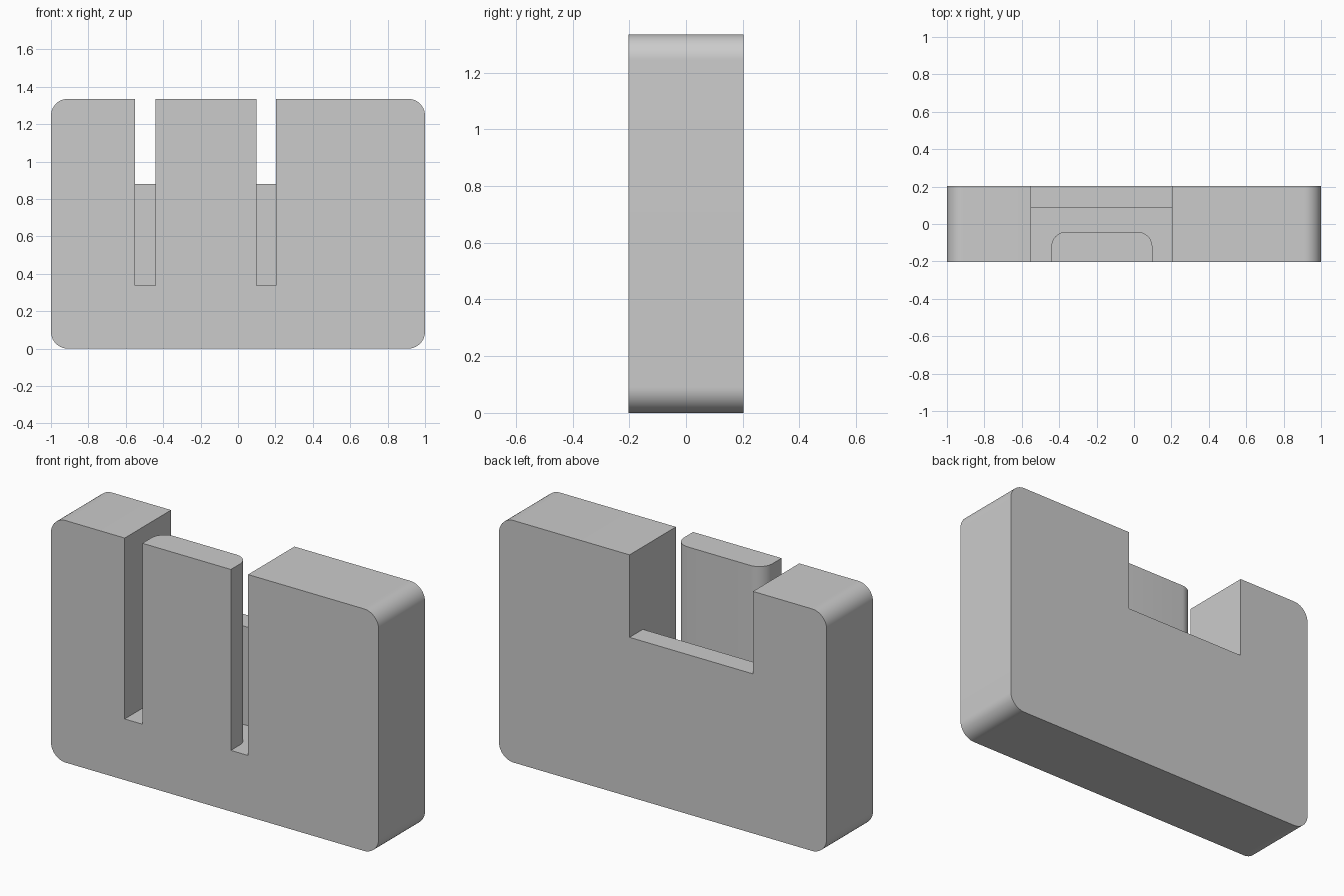
import bpy, math
from mathutils import Vector

old = bpy.data.objects.get("Cube")
if old:
    bpy.data.objects.remove(old, do_unlink=True)

WIDTH, DEPTH, HEIGHT = 2.0, 0.404, 1.335
CORNER = 0.09
POCKET_L, POCKET_R = -0.55, 0.203      # pocket sides
TONGUE_L, TONGUE_R = -0.442, 0.098     # tongue sides
FLOOR, REAR_WALL = 0.337, 0.086        # pocket floor and rear wall
TONGUE_BACK, TONGUE_RADIUS = -0.042, 0.08
NOTCH_FLOOR = 0.88
BEYOND = 0.3                           # cutter overshoot

grey = bpy.data.materials.new("plain grey")
grey.use_nodes = True
grey.diffuse_color = (0.6, 0.6, 0.6, 1)
grey.node_tree.nodes["Principled BSDF"].inputs["Base Color"].default_value = (0.6, 0.6, 0.6, 1)


def arc(cx, cy, radius, start, end, steps=14):
    """Points along an arc, angles in degrees."""
    angles = [math.radians(start + (end - start) * i / steps) for i in range(steps + 1)]
    return [(cx + radius * math.cos(a), cy + radius * math.sin(a)) for a in angles]


def prism(name, outline, place, low, high):
    """Extrude a counter-clockwise outline; place maps (u, v, w) to space."""
    n = len(outline)
    verts = [place(u, v, w) for w in (low, high) for u, v in outline]
    faces = [tuple(reversed(range(n))), tuple(range(n, 2 * n))]
    faces += [(i, (i + 1) % n, n + (i + 1) % n, n + i) for i in range(n)]
    mesh = bpy.data.meshes.new(name)
    mesh.from_pydata(verts, [], faces)
    mesh.materials.append(grey)
    obj = bpy.data.objects.new(name, mesh)
    bpy.context.collection.objects.link(obj)
    return obj


def upright(u, v, w):
    return Vector((u, -w, v))


def flat(u, v, w):
    return Vector((u, v, w))


# Plate with four rounded corners
x, r = WIDTH / 2 - CORNER, CORNER
outline = (arc(x, r, r, -90, 0) + arc(x, HEIGHT - r, r, 0, 90)
           + arc(-x, HEIGHT - r, r, 90, 180) + arc(-x, r, r, 180, 270))
plate = prism("slotted_plate", outline, upright, -DEPTH / 2, DEPTH / 2)

# U-shaped pocket that leaves the round-backed tongue standing
front, top = -DEPTH / 2 - BEYOND, HEIGHT + BEYOND
t = TONGUE_RADIUS
tongue = ([(TONGUE_L, front)]
          + arc(TONGUE_L + t, TONGUE_BACK - t, t, 180, 90)
          + arc(TONGUE_R - t, TONGUE_BACK - t, t, 90, 0)
          + [(TONGUE_R, front)])
pocket = prism("pocket_cutter", [(POCKET_L, front)] + tongue
               + [(POCKET_R, front), (POCKET_R, REAR_WALL), (POCKET_L, REAR_WALL)],
               flat, FLOOR, top)

# Notch through the upper part of the rear wall
back = DEPTH / 2 + BEYOND
notch = prism("notch_cutter", [(POCKET_L, 0), (POCKET_R, 0), (POCKET_R, back), (POCKET_L, back)],
              flat, NOTCH_FLOOR, top)

bpy.ops.object.select_all(action="DESELECT")
bpy.context.view_layer.objects.active = plate
plate.select_set(True)
for cutter in (pocket, notch):
    cutter.hide_render = True
    cut = plate.modifiers.new(cutter.name, "BOOLEAN")
    cut.operation, cut.solver, cut.object = "DIFFERENCE", "EXACT", cutter
    bpy.ops.object.modifier_apply(modifier=cut.name)
    bpy.data.objects.remove(cutter, do_unlink=True)

bpy.ops.object.shade_smooth_by_angle(angle=math.radians(30))
